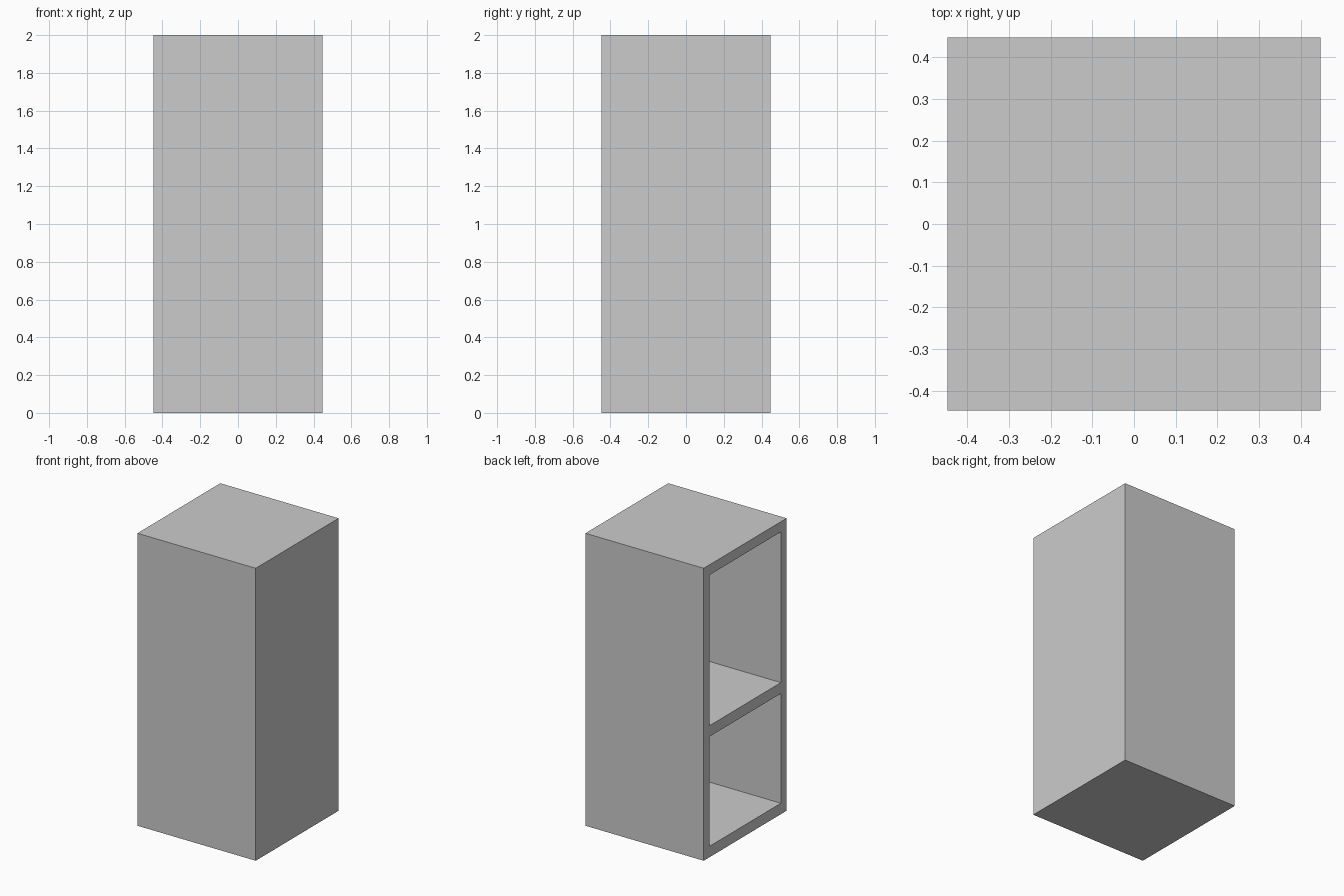
import bpy

if "Cube" in bpy.data.objects:
    bpy.data.objects.remove(bpy.data.objects["Cube"])

W, H = 0.895, 2.0      # outer width/depth and height
SIDE, BACK = 0.062, 0.07


def box(name, lo, hi):
    size = [b - a for a, b in zip(lo, hi)]
    mid = [(a + b) / 2 for a, b in zip(lo, hi)]
    bpy.ops.mesh.primitive_cube_add(size=1, location=mid)
    ob = bpy.context.object
    ob.name = name
    ob.scale = size
    bpy.ops.object.transform_apply(location=True, rotation=True, scale=True)
    return ob


# outer case
h = W / 2
cabinet = box("cabinet", (-h, -h, 0), (h, h, H))

# two compartments opening on the left (-x) side, divided by a shelf
for name, z0, z1 in (("lower", 0.075, 0.825), ("upper", 0.90, 1.93)):
    cutter = box(name + "_compartment_cutter",
                 (-h - 0.1, -h + SIDE, z0), (h - BACK, h - SIDE, z1))
    cutter.hide_render = True
    mod = cabinet.modifiers.new(name + "_compartment", 'BOOLEAN')
    mod.operation = 'DIFFERENCE'
    mod.solver = 'EXACT'
    mod.object = cutter
    bpy.context.view_layer.objects.active = cabinet
    bpy.ops.object.modifier_apply(modifier=mod.name)
    bpy.data.objects.remove(cutter)
